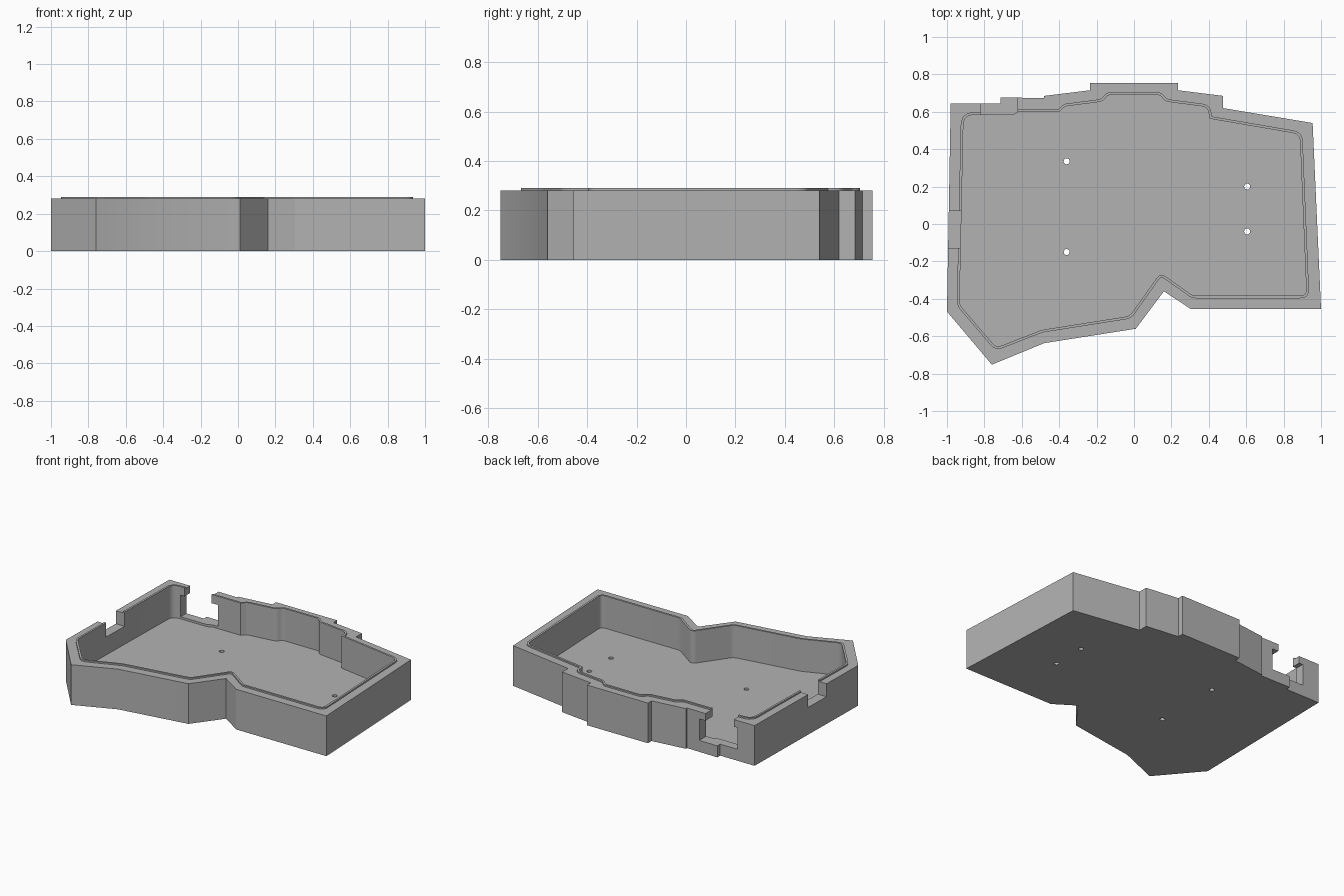
import bpy, bmesh, math
from mathutils import Vector

if "Cube" in bpy.data.objects:
    bpy.data.objects.remove(bpy.data.objects["Cube"])

grey = bpy.data.materials.new("matte grey")
grey.use_nodes = True
grey.diffuse_color = (0.45, 0.45, 0.45, 1)
grey.node_tree.nodes["Principled BSDF"].inputs["Base Color"].default_value = grey.diffuse_color

WALL, LIP, FLOOR = 0.28, 0.29, 0.065


def prism(name, points, z0, z1):
    """Closed solid from a plan outline between two heights."""
    bm = bmesh.new()
    low = [bm.verts.new((p[0], p[1], z0)) for p in points]
    high = [bm.verts.new((p[0], p[1], z1)) for p in points]
    bm.faces.new(low)
    bm.faces.new(high)
    for i in range(len(points)):
        bm.faces.new((low[i - 1], low[i], high[i], high[i - 1]))
    bmesh.ops.recalc_face_normals(bm, faces=bm.faces)
    mesh = bpy.data.meshes.new(name)
    bm.to_mesh(mesh)
    bm.free()
    mesh.materials.append(grey)
    obj = bpy.data.objects.new(name, mesh)
    bpy.context.collection.objects.link(obj)
    return obj


def box(name, x0, x1, y0, y1, z0, z1):
    return prism(name, [(x0, y0), (x1, y0), (x1, y1), (x0, y1)], z0, z1)


def rounded(points, steps=6):
    """Round each (x, y, radius) corner with a short curve."""
    out = []
    for i, (x, y, r) in enumerate(points):
        p = Vector((x, y))
        if not r:
            out.append(p)
            continue
        a = p + (Vector(points[i - 1][:2]) - p).normalized() * r
        b = p + (Vector(points[(i + 1) % len(points)][:2]) - p).normalized() * r
        for k in range(steps + 1):
            t = k / steps
            out.append(a * (1 - t) ** 2 + p * 2 * t * (1 - t) + b * t * t)
    return out


def inset(points, d):
    """Mitred inward offset of a clockwise outline."""
    out = []
    for i, p in enumerate(points):
        u = (p - points[i - 1]).normalized()
        v = (points[(i + 1) % len(points)] - p).normalized()
        n, m = Vector((u.y, -u.x)), Vector((v.y, -v.x))
        out.append(p + (n + m) * d / (1 + n.dot(m)))
    return out


def cut(obj, cutters):
    for c in cutters:
        mod = obj.modifiers.new(c.name, "BOOLEAN")
        mod.operation, mod.solver, mod.object = "DIFFERENCE", "EXACT", c
    bpy.context.view_layer.update()
    done = bpy.data.meshes.new_from_object(
        obj.evaluated_get(bpy.context.evaluated_depsgraph_get()))
    obj.modifiers.clear()
    obj.data = done


# Outer plan, clockwise from the back right corner
outline = [(-0.98, 0.645), (-0.715, 0.645), (-0.715, 0.677), (-0.48, 0.673),
           (-0.48, 0.685), (-0.235, 0.715), (-0.235, 0.755), (0.235, 0.755),
           (0.235, 0.715), (0.475, 0.685), (0.475, 0.62), (0.955, 0.54),
           (1, -0.455), (0.305, -0.455), (0.16, -0.36), (0.01, -0.56),
           (-0.48, -0.637), (-0.76, -0.752), (-1, -0.468)]

# Raised lip plan with corner radii, clockwise
lip_plan = rounded([
    (-0.925, 0.597, 0.07), (-0.65, 0.597, 0), (-0.62, 0.613, 0), (-0.405, 0.613, 0),
    (-0.375, 0.642, 0.015), (-0.175, 0.668, 0.015), (-0.145, 0.705, 0.025),
    (0.145, 0.705, 0.025), (0.175, 0.668, 0.015), (0.405, 0.638, 0.04),
    (0.417, 0.575, 0), (0.9, 0.492, 0.05), (0.937, -0.397, 0.05),
    (0.31, -0.397, 0.02), (0.145, -0.28, 0.02), (-0.015, -0.505, 0.03),
    (-0.49, -0.58, 0.02), (-0.74, -0.678, 0.04), (-0.947, -0.437, 0.03)])

# Cutters: cavity, back T-shaped port, side port and screw holes
cutters = [
    prism("cavity", inset(lip_plan, 0.014), FLOOR, 0.4),
    box("back_port_top", -0.82, -0.623, 0.5, 0.8, 0.2, 0.4),
    box("back_port_low", -0.85, -0.575, 0.5, 0.8, 0.08, 0.23),
    box("side_port", -1.1, -0.88, -0.128, 0.07, 0.19, 0.4),
]
for x, y in [(-0.36, 0.335), (-0.36, -0.15), (0.605, 0.2), (0.605, -0.04)]:
    ring = [(x + 0.016 * math.cos(i * math.tau / 20), y + 0.016 * math.sin(i * math.tau / 20))
            for i in range(20)]
    cutters.append(prism("screw_hole", ring, -0.1, 0.15))

# Finished parts
tray = prism("case_tray", outline, 0, WALL)
cut(tray, cutters)
lip = prism("rim_lip", lip_plan, WALL, LIP)
cut(lip, cutters[:4])

for c in cutters:
    bpy.data.objects.remove(c)
for obj in (tray, lip):
    bpy.ops.object.select_all(action="DESELECT")
    obj.select_set(True)
    bpy.context.view_layer.objects.active = obj
    bpy.ops.object.shade_smooth_by_angle(angle=math.radians(25))
